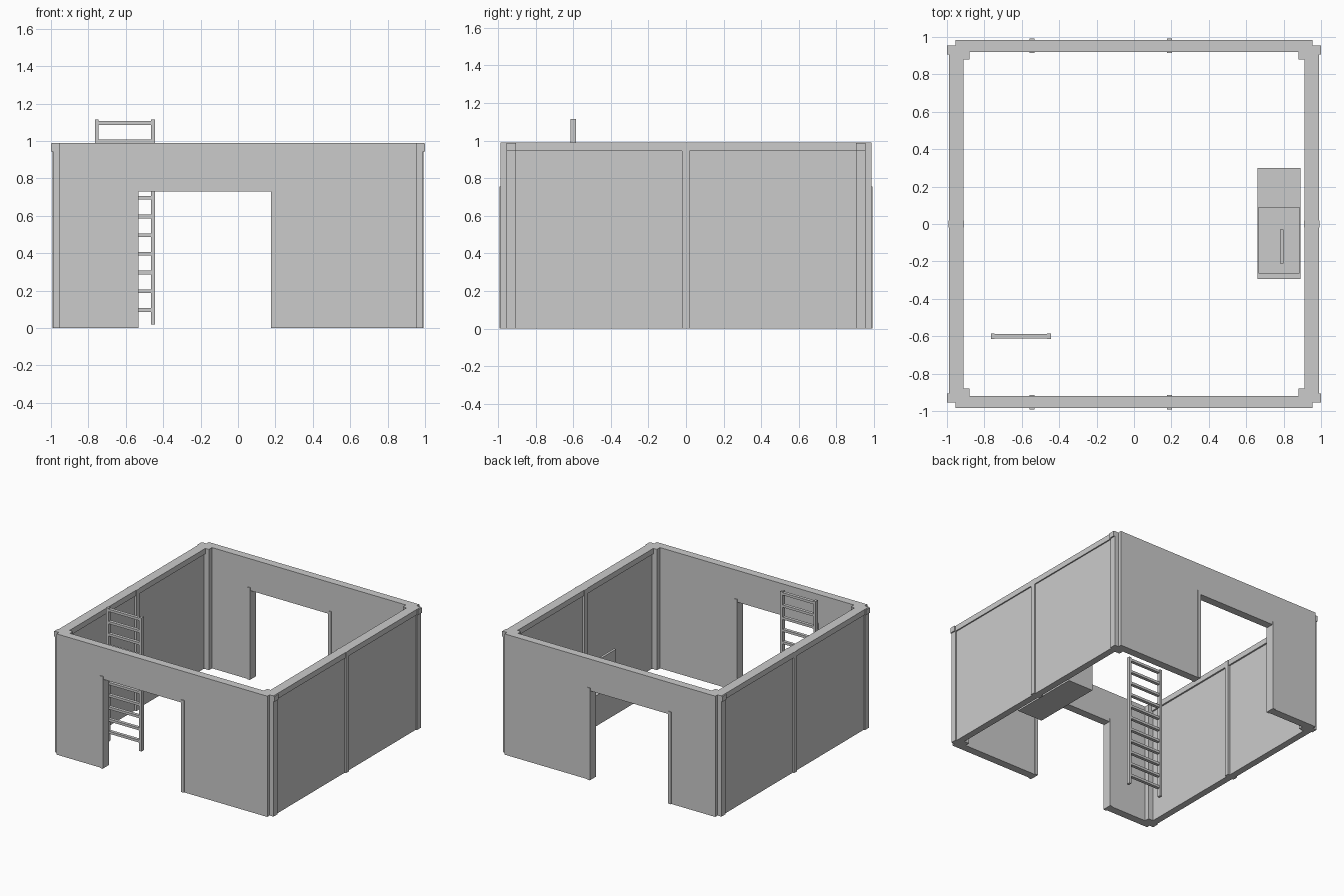
import bpy
import bmesh

cube = bpy.data.objects.get("Cube")
if cube:
    bpy.data.objects.remove(cube, do_unlink=True)

grey = bpy.data.materials.new("plain grey")
grey.use_nodes = True
COLOUR = (0.6, 0.6, 0.6, 1)
grey.diffuse_color = COLOUR
grey.node_tree.nodes["Principled BSDF"].inputs["Base Color"].default_value = COLOUR


def new_object(name, bm):
    bmesh.ops.recalc_face_normals(bm, faces=bm.faces)
    mesh = bpy.data.meshes.new(name)
    bm.to_mesh(mesh)
    bm.free()
    mesh.materials.append(grey)
    obj = bpy.data.objects.new(name, mesh)
    bpy.context.collection.objects.link(obj)
    return obj


def box(name, x, y, z):
    """Box from (low, high) pairs on each axis."""
    bm = bmesh.new()
    bmesh.ops.create_cube(bm, size=1)
    for v in bm.verts:
        v.co = [r[0] if c < 0 else r[1] for c, r in zip(v.co, (x, y, z))]
    return new_object(name, bm)


def span(side, a, b):
    return tuple(sorted((side * a, side * b)))


TOP = 0.99
DOOR = (-0.545, 0.19)
DOOR_TOP = 0.73

# Front and back walls: one profile with a doorway, extruded
for side, label in ((-1, "front"), (1, "back")):
    outline = [(-0.955, 0), (DOOR[0], 0), (DOOR[0], DOOR_TOP), (DOOR[1], DOOR_TOP),
               (DOOR[1], 0), (0.955, 0), (0.955, TOP), (-0.955, TOP)]
    bm = bmesh.new()
    face = bm.faces.new([bm.verts.new((x, side * 0.985, z)) for x, z in outline])
    ext = bmesh.ops.extrude_face_region(bm, geom=[face])
    verts = [g for g in ext["geom"] if isinstance(g, bmesh.types.BMVert)]
    bmesh.ops.translate(bm, verts=verts, vec=(0, -side * 0.065, 0))
    new_object(label + "_wall", bm)
    # Door jambs
    for x, hand in zip(DOOR, ("right", "left")):
        box(f"{label}_{hand}_door_jamb", (x - 0.013, x + 0.013),
            span(side, 0.913, 0.992), (0, 0.755))

# Side walls: recessed panel, top rail, middle post
for side, label in ((-1, "right"), (1, "left")):
    box(label + "_panel", span(side, 0.925, 0.98), (-0.93, 0.93), (0, 0.96))
    box(label + "_top_rail", span(side, 0.912, 0.99), (-0.955, 0.955), (0.945, TOP))
    box(label + "_middle_post", span(side, 0.908, 0.993), (-0.02, 0.018), (0, TOP))
    # Corner posts and their caps
    for end, place in ((-1, "front"), (1, "back")):
        corner = f"{place}_{label}"
        box(corner + "_outer_post", span(side, 0.91, 0.99), span(end, 0.905, 0.955), (0, TOP))
        box(corner + "_inner_post", span(side, 0.88, 0.95), span(end, 0.88, 0.95), (0, TOP))
        box(corner + "_post_cap", span(side, 0.95, 1.0), span(end, 0.905, 0.955), (0.945, TOP - 0.002))

# Ladder
for x, hand in ((-0.755, "right"), (-0.455, "left")):
    box(f"ladder_{hand}_rail", (x - 0.01, x + 0.01), (-0.615, -0.585), (0.02, 1.115))
for i in range(1, 12):
    z = 0.1 * i - 0.003
    box(f"ladder_rung_{i}", (-0.75, -0.46), (-0.613, -0.587), (z - 0.01, z + 0.01))

# Desk with a raised mat and an upright screen
box("desk", (0.66, 0.89), (-0.295, 0.3), (0.02, 0.27))
box("desk_mat", (0.665, 0.885), (-0.265, 0.09), (0.27, 0.28))
box("desk_screen", (0.78, 0.8), (-0.21, -0.03), (0.28, 0.455))
